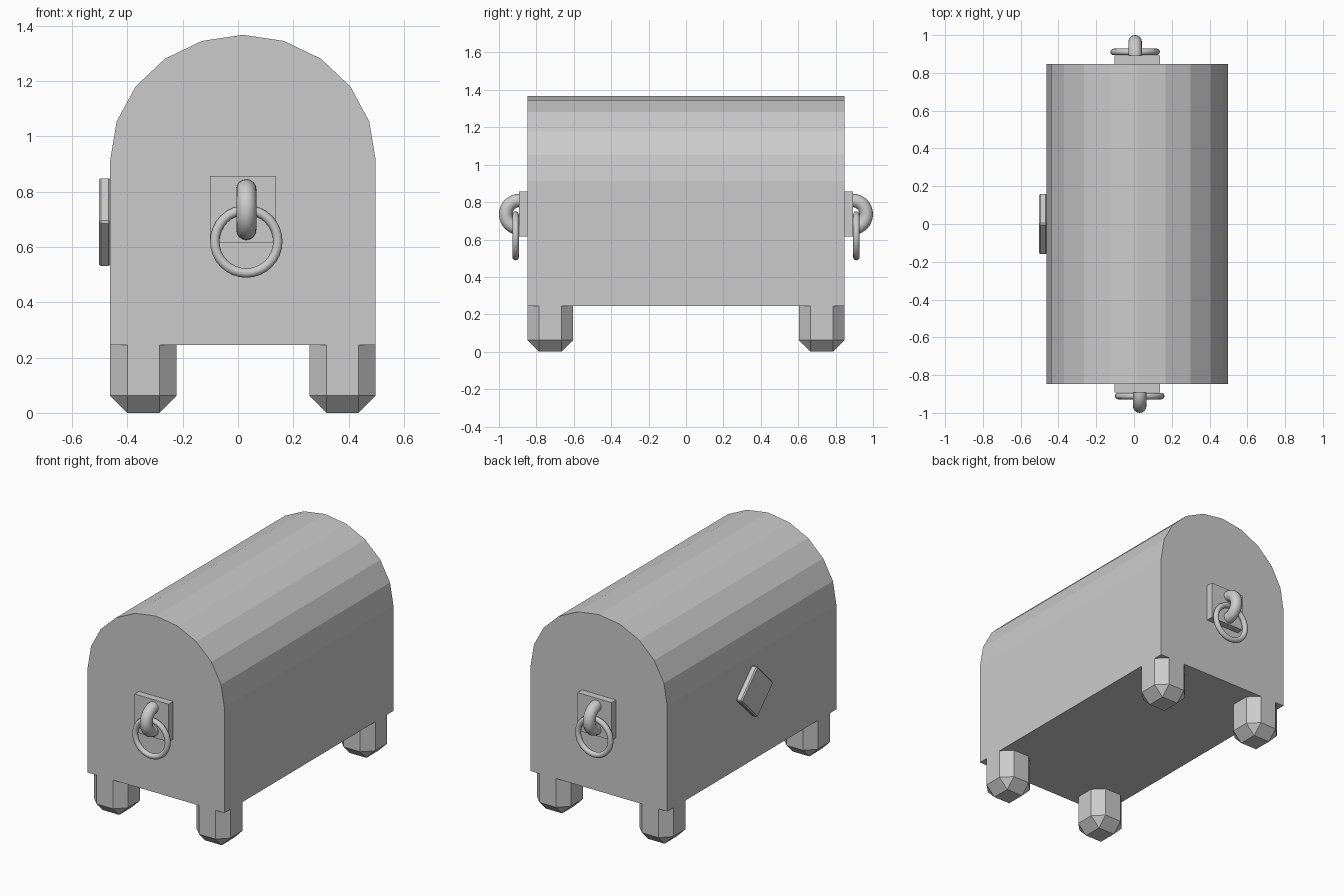
import bpy, bmesh
from math import sin, cos, pi, radians
from mathutils import Matrix, Vector

if "Cube" in bpy.data.objects:
    bpy.data.objects.remove(bpy.data.objects["Cube"], do_unlink=True)

CX = 0.018            # centre line of the chest
HALF_W, HALF_L = 0.48, 0.848
BASE, SPRING, TOP = 0.245, 0.914, 1.367
BAND = 0.604          # where the end bands stop

grey = bpy.data.materials.new("plain grey")
grey.use_nodes = True
colour = (0.6, 0.6, 0.6, 1)
grey.diffuse_color = colour
grey.node_tree.nodes["Principled BSDF"].inputs["Base Color"].default_value = colour


def add_object(name, bm):
    bmesh.ops.recalc_face_normals(bm, faces=bm.faces)
    mesh = bpy.data.meshes.new(name)
    bm.to_mesh(mesh)
    bm.free()
    mesh.materials.append(grey)
    obj = bpy.data.objects.new(name, mesh)
    bpy.context.collection.objects.link(obj)
    return obj


def box(size, centre):
    bm = bmesh.new()
    bmesh.ops.create_cube(bm, size=1)
    bmesh.ops.scale(bm, vec=size, verts=bm.verts)
    bmesh.ops.translate(bm, vec=centre, verts=bm.verts)
    return bm


def extrude(bm, faces, move):
    """Extrude a face region and reposition its new vertices with a rule."""
    new = bmesh.ops.extrude_face_region(bm, geom=faces)["geom"]
    for v in new:
        if isinstance(v, bmesh.types.BMVert):
            v.co = move(v.co)
    return [f for f in new if isinstance(f, bmesh.types.BMFace)]


def reshape(half_w, base, top):
    """Rule that resizes the arch within its cross-section."""
    def move(co):
        return Vector((CX + (co.x - CX) * half_w / HALF_W, co.y,
                       base + (co.z - SPRING) * (top - base) / (TOP - SPRING)))
    return move


# Chest: arched cross-section carried along the length
bm = bmesh.new()
arch = [(CX + HALF_W * cos(pi * i / 10), SPRING + (TOP - SPRING) * sin(pi * i / 10))
        for i in range(11)]
profile = arch + [(CX - HALF_W, BASE), (CX + HALF_W, BASE)]
rings = [[bm.verts.new((x, y, z)) for x, z in profile]
         for y in (-HALF_L, -BAND, BAND, HALF_L)]
lid = []
for s in range(3):
    a, b = rings[s], rings[s + 1]
    for i in range(len(profile)):
        j = (i + 1) % len(profile)
        face = bm.faces.new((a[i], a[j], b[j], b[i]))
        if s == 1 and i < 10:
            lid.append(face)
end_panels = []
for ring in (rings[0], rings[-1]):
    end_panels.append(bm.faces.new(ring[:11]))
    bm.faces.new((ring[0], ring[10], ring[11], ring[12]))
bmesh.ops.recalc_face_normals(bm, faces=bm.faces)

# Sunken lid between the bands
extrude(bm, lid, reshape(0.452, 0.925, 1.35))

# Sunken arched panel on each end
for face in end_panels:
    inner = extrude(bm, [face], reshape(0.378, 0.917, 1.273))
    extrude(bm, inner, lambda co: Vector((co.x, co.y * (1 - 0.027 / HALF_L), co.z)))
add_object("chest_body", bm)

# Feet: chamfered blocks, open to the body above
for end, sy in (("front", -1), ("back", 1)):
    for side, sx in (("right", -1), ("left", 1)):
        bm = box((0.24, 0.244, BASE),
                 (CX + sx * 0.36, sy * (HALF_L - 0.122), BASE / 2))
        edges = [e for e in bm.edges if min(v.co.z for v in e.verts) < 0.01]
        bmesh.ops.bevel(bm, geom=edges, offset=0.062, segments=1, affect='EDGES')
        add_object(f"{end}_{side}_foot", bm)


def torus(name, major, minor, location, rotation):
    bpy.ops.mesh.primitive_torus_add(major_radius=major, minor_radius=minor,
                                     major_segments=32, minor_segments=16,
                                     location=location, rotation=rotation)
    obj = bpy.context.object
    obj.name = name
    obj.data.materials.append(grey)
    bpy.ops.object.shade_smooth()


# Handles: mounting plate, fixed loop and hanging ring on each end
for end, s in (("front", -1), ("back", 1)):
    add_object(f"{end}_handle_plate",
               box((0.24, 0.046, 0.24), (CX, s * (HALF_L + 0.022), 0.737)))
    x = CX - s * 0.012
    torus(f"{end}_handle_loop", 0.074, 0.036, (x, s * 0.89, 0.735), (0, pi / 2, 0))
    torus(f"{end}_handle_ring", 0.114, 0.017, (x, s * 0.911, 0.62), (pi / 2, 0, 0))

# Lock plate: square set on its corner
bm = box((0.042, 0.231, 0.231), (0, 0, 0))
bmesh.ops.bevel(bm, geom=bm.edges[:], offset=0.007, segments=1, affect='EDGES')
bmesh.ops.rotate(bm, verts=bm.verts, matrix=Matrix.Rotation(radians(45), 3, 'X'))
bmesh.ops.translate(bm, vec=(-0.482, 0, 0.69), verts=bm.verts)
add_object("lock_plate", bm)
